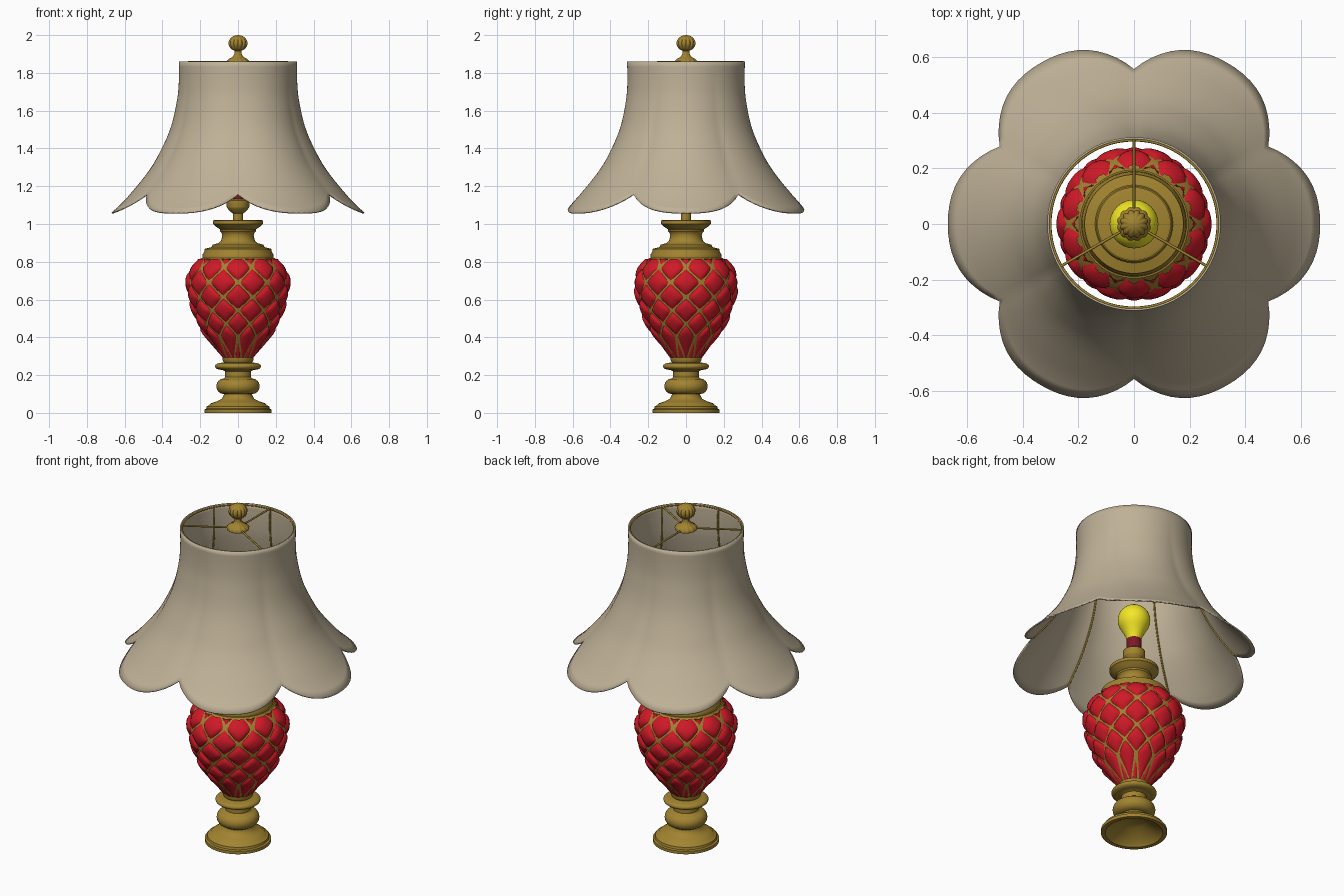
import bpy, bmesh, math
from math import sin, cos, pi, tau

if "Cube" in bpy.data.objects:
    bpy.data.objects.remove(bpy.data.objects["Cube"])


def material(name, rgb):
    m = bpy.data.materials.new(name)
    m.diffuse_color = (*rgb, 1)
    m.use_nodes = True
    m.node_tree.nodes["Principled BSDF"].inputs["Base Color"].default_value = m.diffuse_color
    return m


BRASS = material("brass", (0.36, 0.23, 0.03))
RED = material("red_glaze", (0.62, 0.01, 0.02))
CLOTH = material("shade_cloth", (0.52, 0.44, 0.31))
YELLOW = material("bulb_yellow", (0.9, 0.8, 0.02))
MAROON = material("socket_maroon", (0.2, 0.01, 0.02))


def finish(name, bm, mat, angle=40):
    me = bpy.data.meshes.new(name)
    bm.to_mesh(me)
    bm.free()
    ob = bpy.data.objects.new(name, me)
    bpy.context.collection.objects.link(ob)
    me.materials.append(mat)
    bpy.ops.object.select_all(action='DESELECT')
    ob.select_set(True)
    bpy.context.view_layer.objects.active = ob
    bpy.ops.object.shade_smooth_by_angle(angle=math.radians(angle))
    return ob


def smooth_curve(pts):
    """Smooth interpolation through (z, r) points, z ascending."""
    n = len(pts)
    slope = [(pts[min(i + 1, n - 1)][1] - pts[max(i - 1, 0)][1]) /
             (pts[min(i + 1, n - 1)][0] - pts[max(i - 1, 0)][0]) for i in range(n)]

    def f(z):
        z = min(max(z, pts[0][0]), pts[-1][0])
        i = max(k for k in range(n - 1) if z >= pts[k][0])
        (a, ra), (b, rb) = pts[i], pts[i + 1]
        h = b - a
        t = (z - a) / h
        return ((2*t**3 - 3*t**2 + 1) * ra + (t**3 - 2*t**2 + t) * h * slope[i]
                + (3*t**2 - 2*t**3) * rb + (t**3 - t**2) * h * slope[i + 1])
    return f


def lathe(name, prof, mat, seg=64, flutes=0, depth=0.0, angle=40):
    """Spin an (r, z) profile around z, optionally fluted."""
    bm = bmesh.new()
    rings = []
    for r, z in prof:
        ring = []
        for k in range(seg):
            a = tau * k / seg
            rr = r * (1 - depth * (1 - abs(sin(flutes * a / 2)))) if flutes else r
            ring.append(bm.verts.new((rr * cos(a), rr * sin(a), z)))
        rings.append(ring)
    for A, B in zip(rings, rings[1:]):
        for k in range(seg):
            j = (k + 1) % seg
            bm.faces.new((A[k], A[j], B[j], B[k]))
    bmesh.ops.remove_doubles(bm, verts=bm.verts, dist=1e-5)
    bmesh.ops.recalc_face_normals(bm, faces=bm.faces)
    return finish(name, bm, mat, angle)


def wire(name, pts, radius, mat, cyclic=False):
    cu = bpy.data.curves.new(name, 'CURVE')
    cu.dimensions = '3D'
    cu.bevel_depth = radius
    cu.bevel_resolution = 2
    cu.use_fill_caps = True
    sp = cu.splines.new('POLY')
    sp.points.add(len(pts) - 1)
    for p, co in zip(sp.points, pts):
        p.co = (*co, 1)
    sp.use_cyclic_u = cyclic
    cu.materials.append(mat)
    bpy.context.collection.objects.link(bpy.data.objects.new(name, cu))


def bead(r, bulge, z0, z1, n=8):
    """Half-round moulding from z0 to z1."""
    return [(r + bulge * sin(pi * i / n), z0 + (z1 - z0) * (1 - cos(pi * i / n)) / 2)
            for i in range(n + 1)]


# Turned foot, hollow underneath
lathe("foot", [(0, .07), (.06, .065), (.11, .03), (.145, .012), (.155, 0), (.178, 0), (.178, .018),
               (.168, .022), (.165, .035), (.152, .04), (.145, .05), (.115, .06), (.085, .075),
               (.075, .095)] + bead(.075, .04, .1, .182)
      + [(.068, .19), (.068, .22), (.085, .228)] + bead(.09, .032, .228, .265)
      + [(.075, .268), (.082, .28), (.082, .293), (0, .293)], BRASS)

# Brass core showing in the grooves of the body
body_r = smooth_curve([(.28, .07), (.34, .115), (.42, .175), (.5, .215), (.58, .243),
                       (.66, .261), (.72, .258), (.77, .238), (.82, .195)])
lathe("body_core", [(0, .28)] + [(body_r(.28 + .0225 * i), .28 + .0225 * i) for i in range(25)]
      + [(0, .82)], BRASS)

# Overlapping diamond scales, each a domed patch on the body
levels = [.22, .40, .47, .54, .61, .69, .77, .87]
COUNT, N = 10, 8


def level_z(b):
    i = min(max(int(math.floor(b)), 0), len(levels) - 2)
    return levels[i] + (levels[i + 1] - levels[i]) * (b - i)


bm = bmesh.new()
for row in range(0, len(levels)):
    for col in range(COUNT):
        centre = col + (0 if row % 2 else .5)
        grid = []
        for i in range(N + 1):
            line = []
            for j in range(N + 1):
                u, v = 2 * i / N - 1, 2 * j / N - 1
                a = tau * (centre + (u - v) / 4) / COUNT
                up = (u + v) / 2
                z = min(max(level_z(row + up), .285), .815)
                dome = ((1 - abs(u)**3) * (1 - abs(v)**3)) ** .6
                r = body_r(z) - .006 + dome * (.023 + .005 * up) * min(1, .45 + (z - .28) * 3)
                line.append(bm.verts.new((r * cos(a), r * sin(a), z)))
            grid.append(line)
        for i in range(N):
            for j in range(N):
                q = (grid[i][j], grid[i + 1][j], grid[i + 1][j + 1], grid[i][j + 1])
                zs = [w.co.z for w in q]
                if max(zs) - min(zs) > 1e-5:
                    bm.faces.new(q)
bmesh.ops.delete(bm, geom=[w for w in bm.verts if not w.link_faces], context='VERTS')
finish("body_scales", bm, RED, 60)

# Turned collar above the body
lathe("collar", [(0, .805), (.185, .805), (.19, .815), (.187, .84), (.178, .855), (.178, .868),
                 (.14, .878), (.135, .89), (.1, .9), (.088, .915), (.083, .94), (.088, .955),
                 (.095, .962), (.095, .972), (.115, .985), (.125, .995), (.132, 1.0), (.132, 1.018),
                 (.12, 1.022), (0, 1.022)], BRASS)

# Socket and bulb
lathe("socket_cup", [(0, 1.015), (.026, 1.015), (.026, 1.055), (.04, 1.065), (.058, 1.085),
                     (.06, 1.09), (.06, 1.125), (.05, 1.132), (0, 1.132)], BRASS, 32)
lathe("socket_sleeve", [(0, 1.125), (.04, 1.125), (.04, 1.2), (0, 1.2)], MAROON, 32)
lathe("bulb", [(0, 1.19), (.036, 1.19), (.04, 1.21), (.058, 1.245)]
      + [(.088 * cos(t), 1.32 + .088 * sin(t)) for t in [-.6 + (pi / 2 + .6) * i / 12 for i in range(13)]],
      YELLOW, 32, angle=60)

# Six-petal shade with a scalloped hem
shade_r = smooth_curve([(1.06, .67), (1.11, .615), (1.18, .553), (1.26, .488), (1.34, .435),
                        (1.5, .36), (1.66, .322), (1.76, .313), (1.86, .312)])


def shade_point(a, s, inset=0.0):
    t = abs(((a / (tau / 6) + .5) % 1) - .5) * 2      # 0 mid petal, 1 at crease
    hem = 1.06 + .098 * t**2.6
    z = 1.86 + (hem - 1.86) * s
    r = shade_r(z) - .014 * t**2 * min(1, s * 1.5) - inset
    return (r * cos(a), r * sin(a), z)


SEG, ROWS = 120, 28
bm = bmesh.new()
rows = [[bm.verts.new(shade_point(tau * k / SEG, i / ROWS)) for k in range(SEG)] for i in range(ROWS + 1)]
for A, B in zip(rows, rows[1:]):
    for k in range(SEG):
        j = (k + 1) % SEG
        bm.faces.new((A[k], B[k], B[j], A[j]))
shade = finish("lampshade", bm, CLOTH, 50)
mod = shade.modifiers.new("thickness", 'SOLIDIFY')
mod.thickness = .007
mod.offset = -1

# Wire frame: ribs at the creases, top ring, three spider arms
for n in range(6):
    a = tau * (n + .5) / 6
    wire(f"shade_rib_{n + 1}", [shade_point(a, i / 20, .009) for i in range(21)], .005, BRASS)
wire("top_ring", [(.302 * cos(tau * k / 64), .302 * sin(tau * k / 64), 1.853) for k in range(64)],
     .005, BRASS, True)
for n in range(3):
    a = pi / 2 + tau * n / 3
    wire(f"spider_arm_{n + 1}", [(0, 0, 1.857), (.304 * cos(a), .304 * sin(a), 1.857)], .005, BRASS)

# Fluted finial
lathe("finial_base", [(0, 1.85), (.06, 1.85), (.062, 1.862), (.05, 1.874), (.03, 1.884), (.02, 1.9),
                      (.02, 1.915), (0, 1.915)], BRASS, 72, 12, .08, 60)
lathe("finial_knob", [(.052 * cos(t), 1.957 + .043 * sin(t))
                      for t in [-pi / 2 + pi * i / 16 for i in range(17)]], BRASS, 72, 12, .12, 60)
